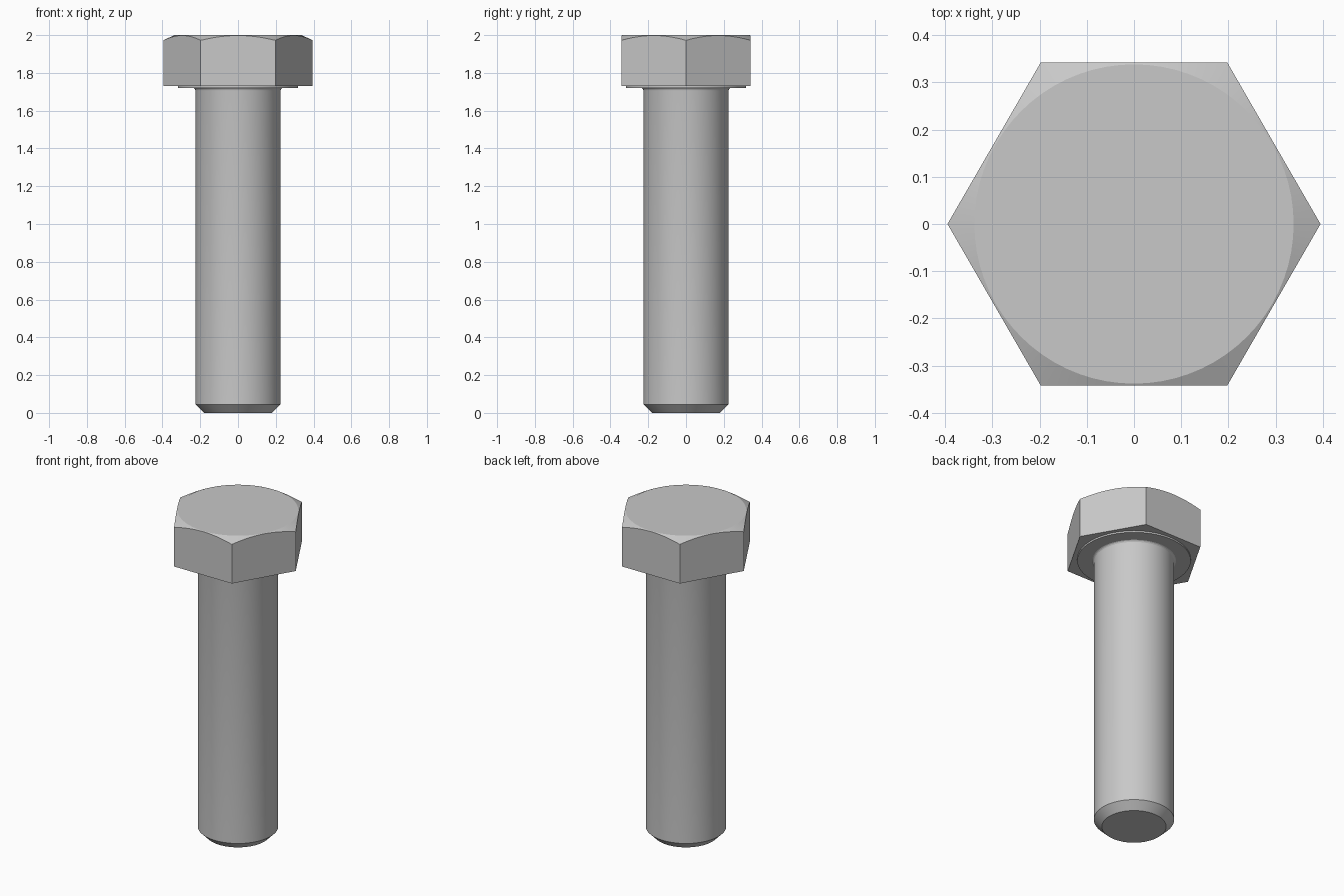
import bpy, bmesh
from math import cos, sin, pi, radians, tan

cube = bpy.data.objects.get("Cube")
if cube:
    bpy.data.objects.remove(cube, do_unlink=True)

steel = bpy.data.materials.new("grey steel")
steel.use_nodes = True
colour = (0.58, 0.58, 0.58, 1)
steel.diffuse_color = colour
steel.node_tree.nodes["Principled BSDF"].inputs["Base Color"].default_value = colour

SEGMENTS = 72
APOTHEM = 0.342
FLAT_RADIUS = 0.338


def loft(name, rings):
    """Join rings of points with quads and cap both ends."""
    bm = bmesh.new()
    loops = [[bm.verts.new(p) for p in ring] for ring in rings]
    for low, high in zip(loops, loops[1:]):
        for i in range(SEGMENTS):
            j = (i + 1) % SEGMENTS
            bm.faces.new((low[i], low[j], high[j], high[i]))
    bm.faces.new(loops[0][::-1])
    bm.faces.new(loops[-1])
    bmesh.ops.recalc_face_normals(bm, faces=bm.faces)
    mesh = bpy.data.meshes.new(name)
    bm.to_mesh(mesh)
    bm.free()
    mesh.materials.append(steel)
    obj = bpy.data.objects.new(name, mesh)
    bpy.context.collection.objects.link(obj)
    bpy.ops.object.select_all(action="DESELECT")
    obj.select_set(True)
    bpy.context.view_layer.objects.active = obj
    bpy.ops.object.shade_smooth_by_angle(angle=radians(20))
    return obj


ANGLES = [2 * pi * i / SEGMENTS for i in range(SEGMENTS)]


def circle(r, z):
    return [(r * cos(a), r * sin(a), z) for a in ANGLES]


def hexagon(height):
    """Hexagon outline whose height depends on its distance from the axis."""
    points = []
    for a in ANGLES:
        r = APOTHEM / cos(a % (pi / 3) - pi / 6)
        points.append((r * cos(a), r * sin(a), height(r)))
    return points


# Hexagonal head with a conical chamfer that leaves arcs on the six sides
loft("bolt_head", [
    hexagon(lambda r: 1.73),
    hexagon(lambda r: 2 - (r - FLAT_RADIUS) * tan(radians(26))),
    circle(FLAT_RADIUS, 2),
])

# Thin round bearing face below the head
loft("washer_face", [circle(0.318, 1.72), circle(0.318, 1.735)])

# Shank with a chamfered tip and a small fillet under the head
fillet = [circle(0.243 - 0.018 * cos(t * pi / 8), 1.704 + 0.018 * sin(t * pi / 8))
          for t in range(5)]
loft("shank", [circle(0.18, 0), circle(0.225, 0.045)] + fillet)
